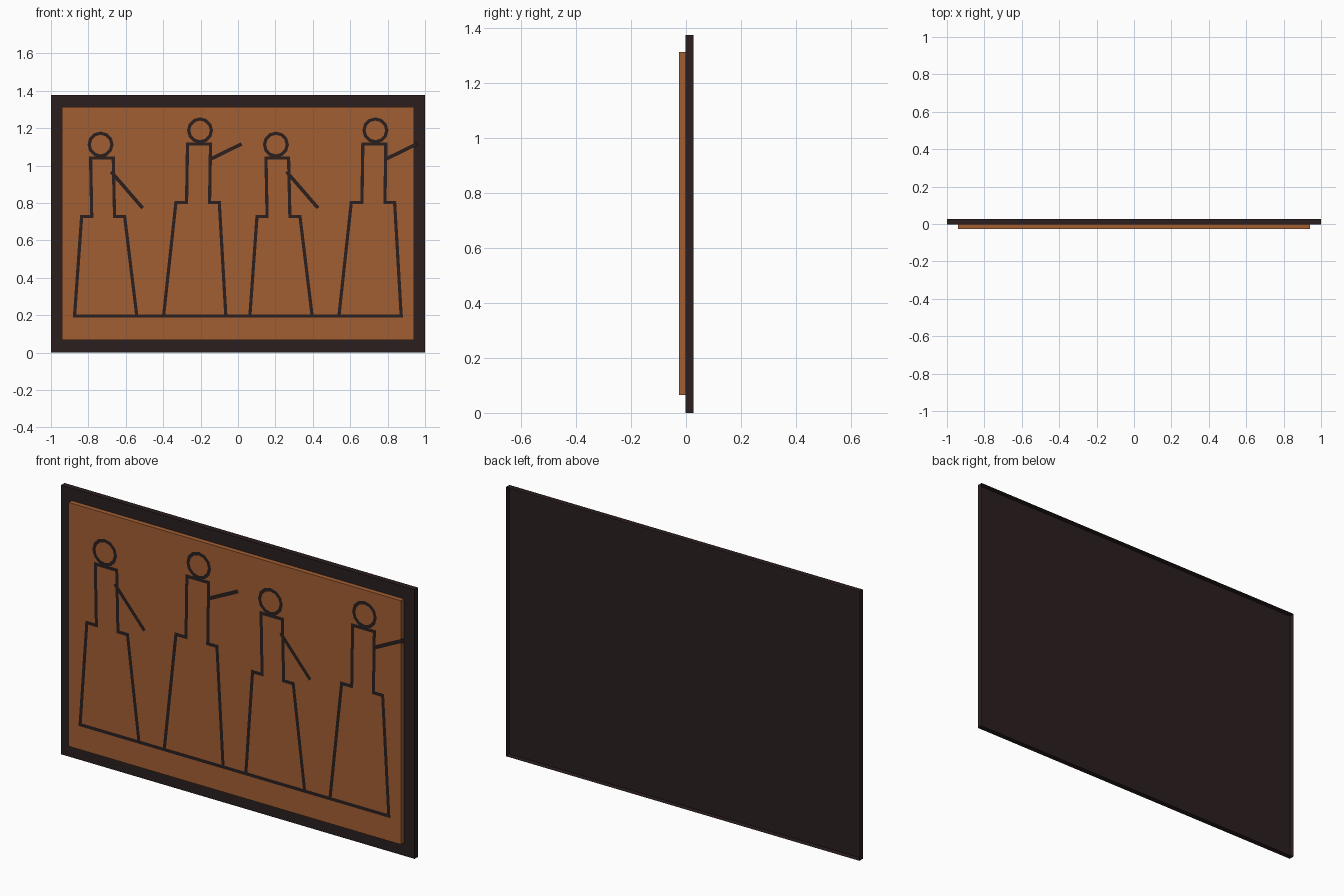
import bpy, bmesh, math
from mathutils import Vector

if "Cube" in bpy.data.objects:
    bpy.data.objects.remove(bpy.data.objects["Cube"])


def material(name, rgb):
    m = bpy.data.materials.new(name)
    m.diffuse_color = (*rgb, 1)
    m.use_nodes = True
    m.node_tree.nodes["Principled BSDF"].inputs["Base Color"].default_value = m.diffuse_color
    return m


DARK = material("dark brown", (0.024, 0.0135, 0.0135))
TAN = material("warm brown", (0.36, 0.114, 0.033))

BACK, FRONT = 0.0275, -0.0015   # board depth
FACE, LINE = -0.0255, -0.0275   # panel face and drawn lines


def finish(name, bm, mat):
    me = bpy.data.meshes.new(name)
    bm.to_mesh(me)
    bm.free()
    me.materials.append(mat)
    ob = bpy.data.objects.new(name, me)
    bpy.context.collection.objects.link(ob)
    return ob


def face_towards(bm, sign):
    return [f for f in bm.faces if f.normal.y * sign > 0.9]


def tray(name, x, y0, y1, z0, z1, mat):
    """Shallow box that is open at the back."""
    bm = bmesh.new()
    bmesh.ops.create_cube(bm, size=1)
    for v in bm.verts:
        v.co = (v.co.x * 2 * x, y0 if v.co.y < 0 else y1, z0 if v.co.z < 0 else z1)
    bm.normal_update()
    bmesh.ops.delete(bm, geom=face_towards(bm, 1), context='FACES_ONLY')
    return finish(name, bm, mat)


# Hollow-backed board and the raised panel on its front
tray("backing_board", 1.0, FRONT, BACK, 0.0, 1.376, DARK)
tray("picture_panel", 0.94, FACE, FRONT, 0.066, 1.313, TAN)


def ribbon(name, pts, width, closed=False):
    """Flat mitred line following (x, z) points in front of the panel."""
    pts = [Vector(p) for p in pts]
    n = len(pts)
    bm = bmesh.new()
    rows = []
    for i, p in enumerate(pts):
        a = (p - pts[i - 1]).normalized() if i or closed else None
        b = (pts[(i + 1) % n] - p).normalized() if i < n - 1 or closed else None
        a, b = a or b, b or a
        na, nb = Vector((-a.y, a.x)), Vector((-b.y, b.x))
        m = (na + nb).normalized()
        m *= width / 2 / m.dot(na)
        rows.append([bm.verts.new((q.x, LINE, q.y)) for q in (p + m, p - m)])
    for i in range(n if closed else n - 1):
        r, s = rows[i], rows[(i + 1) % n]
        bm.faces.new((r[0], r[1], s[1], s[0]))
    bm.normal_update()
    bmesh.ops.reverse_faces(bm, faces=face_towards(bm, 1))
    return finish(name, bm, DARK)


BASE, W, STEP = 0.195, 0.017, 0.9375
# x positions: head, torso top l/r, torso bottom l/r, skirt top l/r, skirt bottom l/r
# z positions: head, shoulder, waist; then the arm line
SHORT = (-0.735, -0.788, -0.667, -0.782, -0.660, -0.836, -0.606, -0.874, -0.541,
         1.112, 1.040, 0.727, ((-0.678, 0.967), (-0.510, 0.773)))
TALL = (-0.203, -0.270, -0.147, -0.275, -0.152, -0.332, -0.100, -0.398, -0.065,
        1.188, 1.116, 0.802, ((-0.150, 1.033), (0.020, 1.116)))


def figure(label, spec, dx):
    hx, tl, tr, bl, br, sl, sr, fl, fr, hz, zs, zw, arm = spec
    # Head ring
    ring = [(hx + dx + 0.061 * math.cos(i * math.tau / 12),
             hz + 0.061 * math.sin(i * math.tau / 12)) for i in range(12)]
    ribbon(label + "_head", ring, W, True)
    # Robe outline
    robe = [(fl, BASE), (sl, zw), (bl, zw), (tl, zs), (tr, zs), (br, zw), (sr, zw), (fr, BASE)]
    ribbon(label + "_robe", [(x + dx, z) for x, z in robe], W)
    # Arm
    ribbon(label + "_arm", [(x + dx, z) for x, z in arm], 0.019)


for i in range(2):
    figure(f"short_figure_{i + 1}", SHORT, i * STEP)
    figure(f"tall_figure_{i + 1}", TALL, i * STEP)

# Ground line under all figures
ribbon("ground_line", [(-0.882, BASE), (0.881, BASE)], W)
